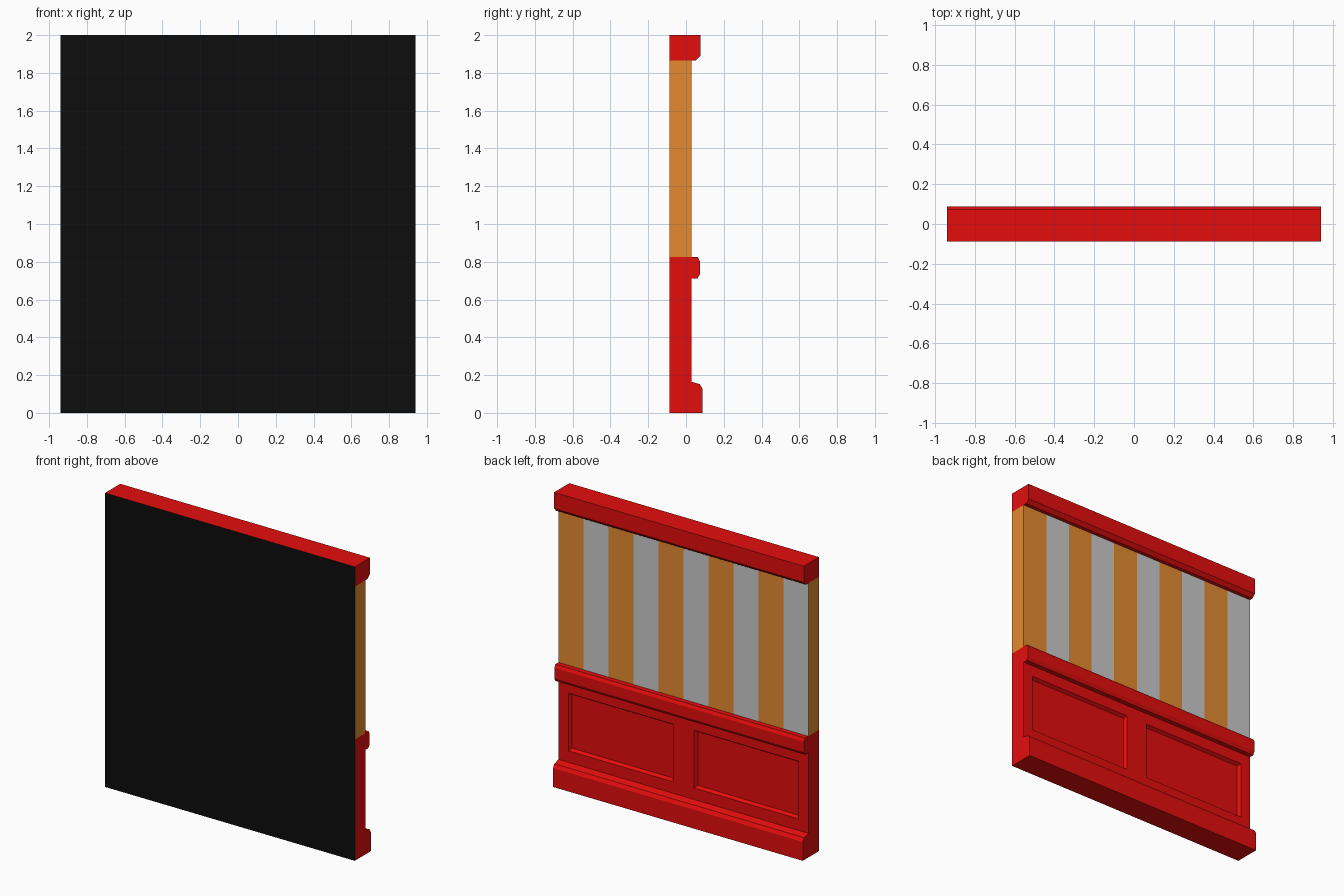
import bpy
import bmesh

if "Cube" in bpy.data.objects:
    bpy.data.objects.remove(bpy.data.objects["Cube"])

HALF = 0.94      # half width
BACK = -0.087    # plain black side
FACE = 0.028     # decorated wall surface


def material(name, rgb):
    m = bpy.data.materials.new(name)
    m.diffuse_color = (*rgb, 1)
    m.use_nodes = True
    m.node_tree.nodes["Principled BSDF"].inputs["Base Color"].default_value = m.diffuse_color
    return m


RED = material("red_paint", (0.78, 0.004, 0.004))
ORANGE = material("orange_paper", (0.78, 0.26, 0.03))
GREY = material("grey_paper", (0.77, 0.77, 0.77))
BLACK = material("black_backing", (0.004, 0.004, 0.004))


def sweep(profile, stations):
    """Sweep a closed (y, z) profile along x through the given stations."""
    bm = bmesh.new()
    rings = [[bm.verts.new((x, y, z)) for y, z in profile] for x in stations]
    n = len(profile)
    for a, b in zip(rings, rings[1:]):
        for i in range(n):
            j = (i + 1) % n
            bm.faces.new((a[i], a[j], b[j], b[i]))
    bm.faces.new(rings[0])
    bm.faces.new(rings[-1])
    bmesh.ops.recalc_face_normals(bm, faces=bm.faces[:])
    for f in bm.faces:
        f.material_index = int(f.calc_center_median().y < BACK + 0.001)
    return bm


def finish(name, bm, mats):
    me = bpy.data.meshes.new(name)
    bm.to_mesh(me)
    bm.free()
    for m in mats:
        me.materials.append(m)
    ob = bpy.data.objects.new(name, me)
    bpy.context.collection.objects.link(ob)


# Wainscot: skirting, panelled field and chair rail in one moulding profile
P_LOW, P_HIGH = 0.243, 0.635
wainscot = [(BACK, 0), (0.087, 0), (0.087, 0.128), (0.073, 0.152), (FACE, 0.165),
            (FACE, P_LOW), (FACE, P_HIGH), (FACE, 0.711), (0.06, 0.711),
            (0.073, 0.733), (0.073, 0.805), (0.062, 0.825), (BACK, 0.825)]
bm = sweep(wainscot, [-HALF, -0.865, -0.08, 0.08, 0.865, HALF])

# Two recessed panels with sloping edges
panels = []
for f in bm.faces:
    c = f.calc_center_median()
    if abs(c.y - FACE) < 0.001 and P_LOW < c.z < P_HIGH and 0.2 < abs(c.x) < 0.8:
        panels.append(f)
bmesh.ops.inset_individual(bm, faces=panels, thickness=0.019, depth=-0.021)
finish("wainscot", bm, [RED, BLACK])

# Upper wall with ten alternating paper stripes
STRIPES = 10
step = 2 * HALF / STRIPES
bm = sweep([(BACK, 0.825), (FACE, 0.825), (FACE, 1.866), (BACK, 1.866)],
           [-HALF + step * i for i in range(STRIPES + 1)])
for f in bm.faces:
    c = f.calc_center_median()
    on_front = abs(c.y - FACE) < 0.001
    if on_front and int((c.x + HALF) / step) % 2 == 0:
        f.material_index = 2
finish("striped_wall", bm, [ORANGE, BLACK, GREY])

# Crown moulding
bm = sweep([(BACK, 1.866), (0.053, 1.866), (0.076, 1.89), (0.076, 2), (BACK, 2)],
           [-HALF, HALF])
finish("crown_moulding", bm, [RED, BLACK])
